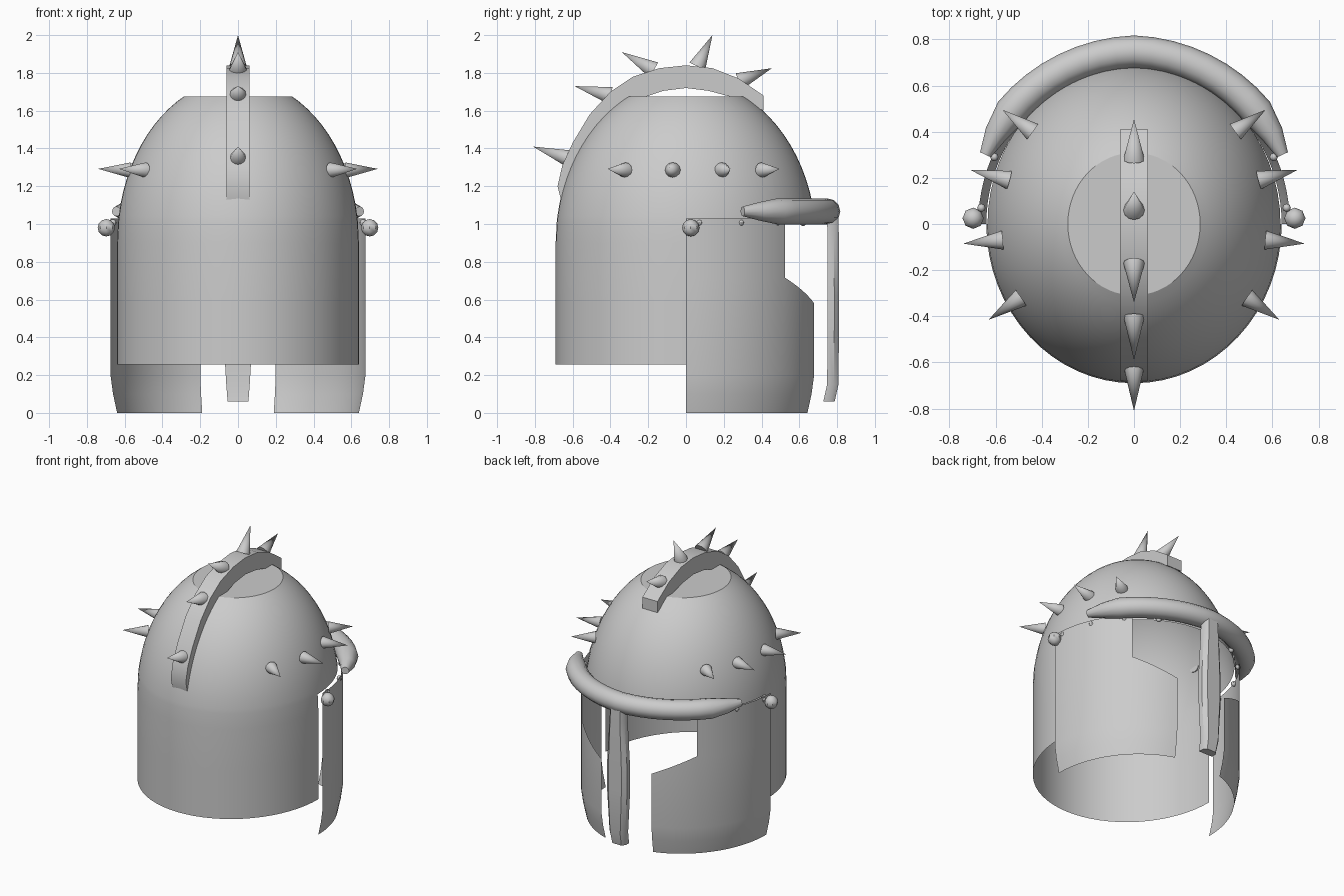
import bpy, bmesh, math
from mathutils import Vector

if "Cube" in bpy.data.objects:
    bpy.data.objects.remove(bpy.data.objects["Cube"])


def make(name, verts, faces, smooth=True, angle=40):
    me = bpy.data.meshes.new(name)
    me.from_pydata([tuple(v) for v in verts], [], faces)
    bm = bmesh.new()
    bm.from_mesh(me)
    bmesh.ops.recalc_face_normals(bm, faces=bm.faces)
    bm.to_mesh(me)
    bm.free()
    ob = bpy.data.objects.new(name, me)
    bpy.context.collection.objects.link(ob)
    if smooth:
        bpy.ops.object.select_all(action='DESELECT')
        ob.select_set(True)
        bpy.context.view_layer.objects.active = ob
        bpy.ops.object.shade_smooth_by_angle(angle=math.radians(angle))
    return ob


def loft(name, rings, angle=40):
    """Skin closed rings of equal length and cap both ends."""
    n = len(rings[0])
    verts = [v for r in rings for v in r]
    faces = [(i * n + j, i * n + (j + 1) % n, (i + 1) * n + (j + 1) % n, (i + 1) * n + j)
             for i in range(len(rings) - 1) for j in range(n)]
    faces += [tuple(range(n)), tuple(range(len(verts) - n, len(verts)))]
    return make(name, verts, faces, True, angle)


def spike(name, base, tip, r, n=12):
    base, tip = Vector(base), Vector(tip)
    q = (tip - base).to_track_quat('Z', 'Y')
    ring = [base + q @ Vector((r * math.cos(a), r * math.sin(a), 0))
            for a in (2 * math.pi * k / n for k in range(n))]
    make(name, ring + [tip], [(k, (k + 1) % n, n) for k in range(n)] + [tuple(range(n))])


def ball(name, loc, r, seg, rings):
    bpy.ops.mesh.primitive_uv_sphere_add(segments=seg, ring_count=rings, radius=r, location=loc)
    bpy.context.object.name = name
    bpy.ops.object.shade_smooth_by_angle(angle=math.radians(40))


# Skull shell: flat-topped dome, lower wall only around the back half
N = 64
levels = [1.675 - 0.775 * (i / 14) ** 1.3 for i in range(15)]
levels = [z for z in levels if z > 1.03] + [1.01, 0.9, 0.6, 0.255]
full = levels.index(1.01)
verts, faces = [], []
for z in levels:
    s = math.sqrt(1 - (max(z - 0.9, 0) / 0.867) ** 2)
    verts += [(0.64 * s * math.cos(2 * math.pi * k / N),
               0.69 * s * math.sin(2 * math.pi * k / N), z) for k in range(N)]
for i in range(len(levels) - 1):
    for k in range(0 if i < full else N // 2, N):
        faces.append((i * N + k, i * N + (k + 1) % N, (i + 1) * N + (k + 1) % N, (i + 1) * N + k))
faces.append(tuple(range(N)))
shell = make("skull_shell", verts, faces, True, 25)
bm = bmesh.new()
bm.from_mesh(shell.data)
bmesh.ops.delete(bm, geom=[v for v in bm.verts if not v.link_faces], context='VERTS')
bm.to_mesh(shell.data)
bm.free()

# Crest band over the top
outer = [(-0.68, 1.2), (-0.655, 1.31), (-0.6, 1.43), (-0.51, 1.58), (-0.4, 1.7), (-0.28, 1.78),
         (-0.14, 1.825), (0, 1.84), (0.14, 1.825), (0.28, 1.77), (0.41, 1.68)]
inner = [(-0.655, 1.1), (-0.605, 1.25), (-0.545, 1.37), (-0.45, 1.5), (-0.34, 1.6), (-0.24, 1.665),
         (-0.12, 1.705), (0, 1.72), (0.12, 1.705), (0.25, 1.67), (0.41, 1.6)]
loft("crest_band", [[(-0.06, *o), (0.06, *o), (0.06, *i), (-0.06, *i)]
                    for o, i in zip(outer, inner)])

# Crest spikes (base y, z, tip y, z)
for by, bz, ty, tz in [(-0.615, 1.345, -0.81, 1.41), (-0.4, 1.68, -0.59, 1.73),
                       (-0.17, 1.815, -0.34, 1.91), (0.06, 1.835, 0.14, 2.0),
                       (0.28, 1.755, 0.455, 1.825)]:
    spike("crest_spike", (0, by, bz), (0, ty, tz), 0.046)

# Brow visor: tapered tube wrapped around the face side
rings = []
stations = [(25, 0.71, 0.026), (33, 0.715, 0.05), (42, 0.722, 0.07)]
stations += [(a, 0.722 + 0.025 * (a - 42) / 48, 0.07) for a in range(48, 91, 6)]
stations += [(180 - a, r, t) for a, r, t in reversed(stations[:-1])]
for a, r, t in stations:
    a = math.radians(a)
    ring = []
    for k in range(12):
        b = 2 * math.pi * k / 12
        rr = r + t * math.cos(b)
        ring.append((rr * math.cos(a), rr * math.sin(a), 1.067 + t * 0.98 * math.sin(b)))
    rings.append(ring)
loft("brow_visor", rings)

# Nose guard: bar hanging from the visor (z, centre y, half width)
rings = []
for z, y, w in [(1.06, 0.775, 0.055), (0.95, 0.779, 0.06), (0.62, 0.78, 0.08),
                (0.45, 0.78, 0.08), (0.15, 0.777, 0.062), (0.06, 0.757, 0.055)]:
    rings.append([(-w, y - 0.03, z), (w, y - 0.03, z), (w, y + 0.005, z), (w * 0.65, y + 0.03, z),
                  (-w * 0.65, y + 0.03, z), (-w, y + 0.005, z)])
loft("nose_guard", rings)

for s in (-1, 1):
    side = "right" if s > 0 else "left"

    # Cheek plate: curved sheet with an eye cutout
    cols = [47.7 * i / 12 for i in range(13)] + [47.7 + 25.1 * i / 6 for i in range(1, 7)]
    verts, faces = [], []
    for a in cols:
        slant = 0.715 - 0.135 * max(a - 47.7, 0) / 25.1
        for z in (0, 0.1, 0.2, slant, 1.03):
            f = (0.948, 0.98, 1)[int(z * 10 + 0.5)] if z in (0, 0.1) else 1
            verts.append((s * 0.675 * f * math.cos(math.radians(a)),
                          0.71 * f * math.sin(math.radians(a)), z))
    for i in range(len(cols) - 1):
        for j in range(4 if i < 12 else 3):
            faces.append((i * 5 + j, i * 5 + 5 + j, i * 5 + 6 + j, i * 5 + 1 + j))
    cheek = make(side + "_cheek_plate", verts, faces)
    bm = bmesh.new()
    bm.from_mesh(cheek.data)
    bmesh.ops.delete(bm, geom=[v for v in bm.verts if not v.link_faces], context='VERTS')
    bm.to_mesh(cheek.data)
    bm.free()

    # Hinge knob and small rivets along the brow edge
    ball(side + "_hinge_knob", (s * 0.697, 0.025, 0.98), 0.046, 8, 6)
    for y in (0.07, 0.29, 0.48, 0.62):
        ball(side + "_rivet", (s * 0.665 * math.sqrt(1 - (y / 0.7) ** 2), y, 1.007), 0.018, 8, 6)

    # Side spikes ringing the dome (base x, y, tip x, y)
    for bx, by, tx, ty in [(0.44, 0.4, 0.57, 0.495), (0.54, 0.19, 0.71, 0.235),
                           (0.57, -0.07, 0.74, -0.085), (0.49, -0.32, 0.63, -0.415)]:
        spike(side + "_spike", (s * bx, by, 1.285), (s * tx, ty, 1.292), 0.041)
